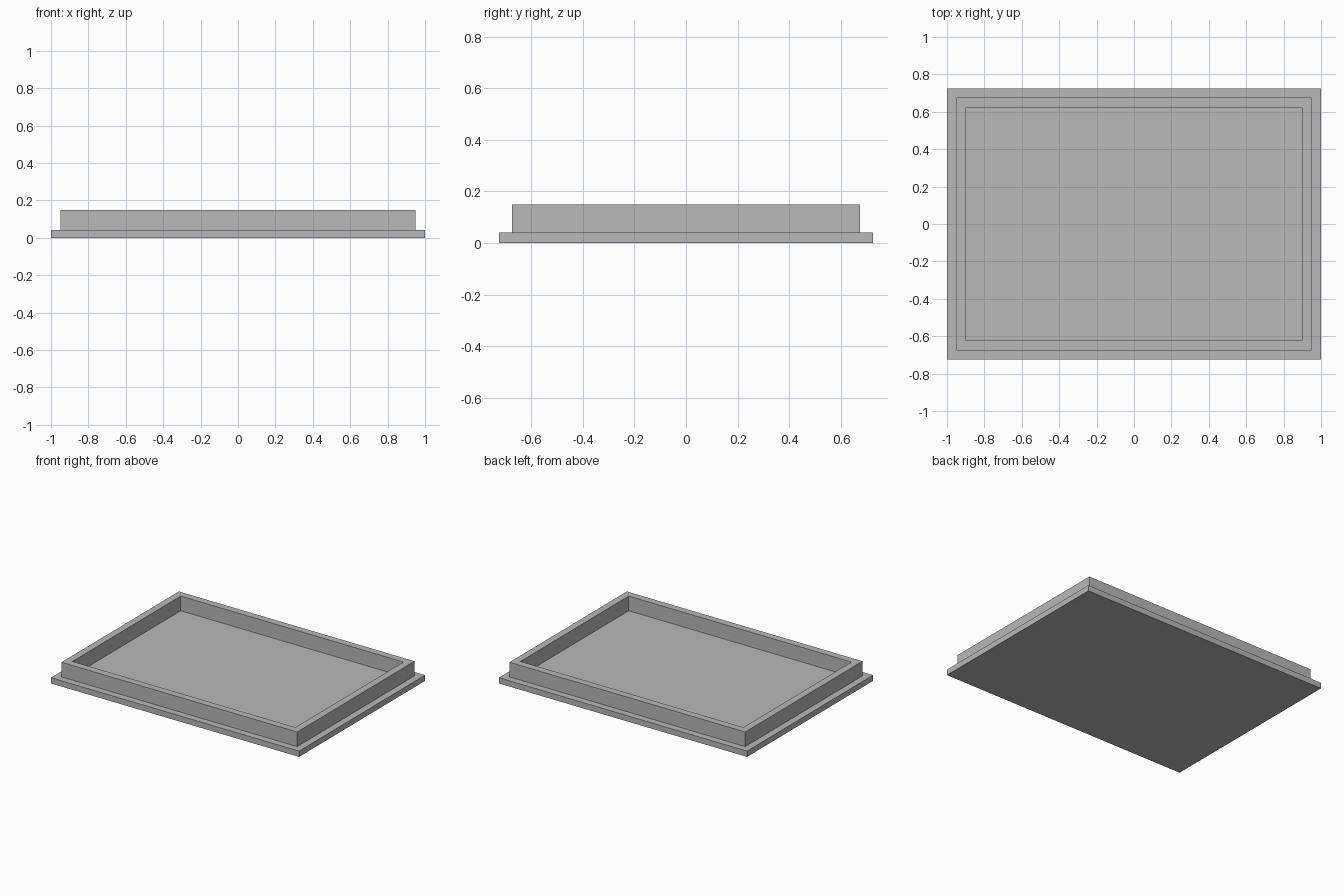
import bpy
import bmesh

cube = bpy.data.objects.get("Cube")
if cube:
    bpy.data.objects.remove(cube, do_unlink=True)

# Material
grey = bpy.data.materials.new("plain_grey")
grey.use_nodes = True
colour = (0.48, 0.48, 0.48, 1)
grey.diffuse_color = colour
grey.node_tree.nodes["Principled BSDF"].inputs["Base Color"].default_value = colour

HALF_X, HALF_Y = 1.0, 0.725
BASE_TOP, RIM_TOP = 0.042, 0.149
LEDGE, RIM_OUT_TO_IN = 0.05, 0.052


def rectangle(bm, inset, z):
    """Add a ring of four vertices, inset from the tray's outline."""
    x, y = HALF_X - inset, HALF_Y - inset
    return [bm.verts.new((sx * x, sy * y, z))
            for sx, sy in ((-1, -1), (1, -1), (1, 1), (-1, 1))]


# Stepped profile: underside, base edge, ledge, rim outside, rim top, rim inside, floor
inner = LEDGE + RIM_OUT_TO_IN
profile = [(0, 0), (0, BASE_TOP), (LEDGE, BASE_TOP), (LEDGE, RIM_TOP),
           (inner, RIM_TOP), (inner, BASE_TOP)]

bm = bmesh.new()
rings = [rectangle(bm, inset, z) for inset, z in profile]
for low, high in zip(rings, rings[1:]):
    for i in range(4):
        j = (i + 1) % 4
        bm.faces.new((low[i], low[j], high[j], high[i]))
bm.faces.new(reversed(rings[0]))
bm.faces.new(rings[-1])
bmesh.ops.recalc_face_normals(bm, faces=bm.faces)

mesh = bpy.data.meshes.new("rimmed_tray")
bm.to_mesh(mesh)
bm.free()
mesh.materials.append(grey)
tray = bpy.data.objects.new("rimmed_tray", mesh)
bpy.context.collection.objects.link(tray)
